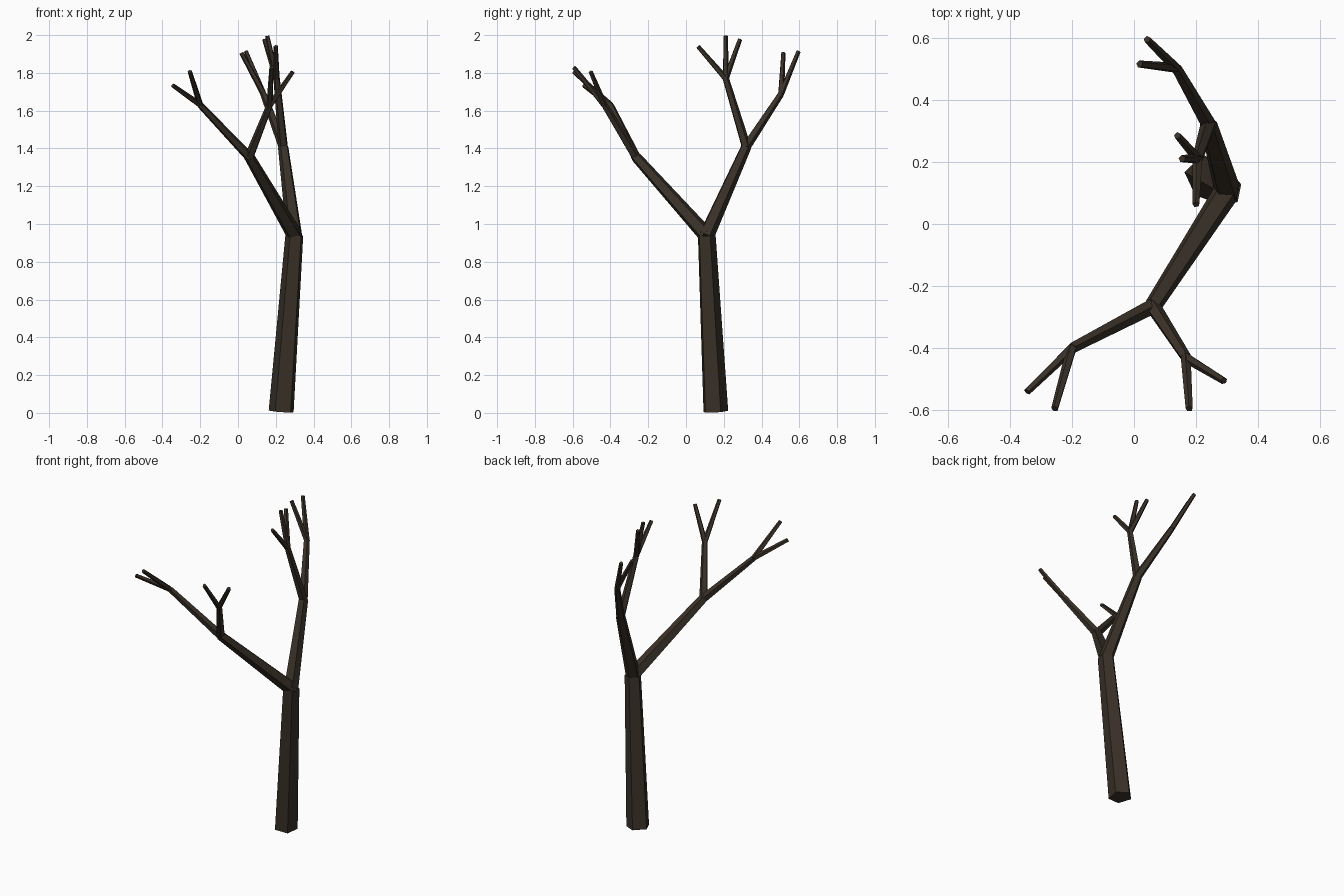
import bpy, bmesh, math
from mathutils import Vector

if "Cube" in bpy.data.objects:
    bpy.data.objects.remove(bpy.data.objects["Cube"])

bark = bpy.data.materials.new("dark_bark")
bark.diffuse_color = (0.041, 0.030, 0.021, 1)
bark.use_nodes = True
bark.node_tree.nodes["Principled BSDF"].inputs["Base Color"].default_value = bark.diffuse_color

# Joints of the tree skeleton
base, fork = (0.231, 0.154, 0.007), (0.30, 0.107, 0.94)
front, back = (0.06, -0.265, 1.355), (0.24, 0.318, 1.41)
front_l, front_r = (-0.2, -0.4, 1.63), (0.167, -0.43, 1.625)
back_mid, back_far = (0.205, 0.21, 1.77), (0.135, 0.503, 1.69)


def branch(name, a, b, r0, r1):
    """Closed five-sided tapered branch from a to b, cut square at its ends."""
    a, b = Vector(a), Vector(b)
    q = Vector((0, 0, 1)).rotation_difference(b - a)
    bm = bmesh.new()
    rings = []
    for p, r in ((a, r0), (b, r1)):
        ring = []
        for k in range(5):
            t = math.radians(-47 + 72 * k)
            ring.append(bm.verts.new(p + q @ Vector((r * math.cos(t), r * math.sin(t), 0))))
        rings.append(ring)
    lo, hi = rings
    for k in range(5):
        j = (k + 1) % 5
        bm.faces.new((lo[k], lo[j], hi[j], hi[k]))
    bm.faces.new(lo[::-1])
    bm.faces.new(hi)
    me = bpy.data.meshes.new(name)
    bm.to_mesh(me)
    bm.free()
    me.materials.append(bark)
    bpy.context.collection.objects.link(bpy.data.objects.new(name, me))


# Trunk and two main limbs
branch("trunk", base, fork, 0.07, 0.05)
branch("front_limb", fork, front, 0.044, 0.029)
branch("back_limb", fork, back, 0.044, 0.029)

# Secondary branches
branch("front_left_branch", front, front_l, 0.026, 0.018)
branch("front_right_branch", front, front_r, 0.026, 0.018)
branch("back_middle_branch", back, back_mid, 0.026, 0.018)
branch("back_far_branch", back, back_far, 0.026, 0.018)

# Twigs at each branch end
twigs = {
    "front_left_twig": (front_l, [(-0.345, -0.54, 1.733), (-0.255, -0.595, 1.807)]),
    "front_right_twig": (front_r, [(0.29, -0.505, 1.805), (0.178, -0.595, 1.83)]),
    "back_middle_twig": (back_mid, [(0.2, 0.063, 1.94), (0.155, 0.21, 1.996), (0.14, 0.285, 1.977)]),
    "back_far_twig": (back_far, [(0.042, 0.595, 1.914), (0.018, 0.515, 1.906)]),
}
for name, (start, tips) in twigs.items():
    for i, tip in enumerate(tips):
        branch(f"{name}_{i + 1}", start, tip, 0.017, 0.012)
